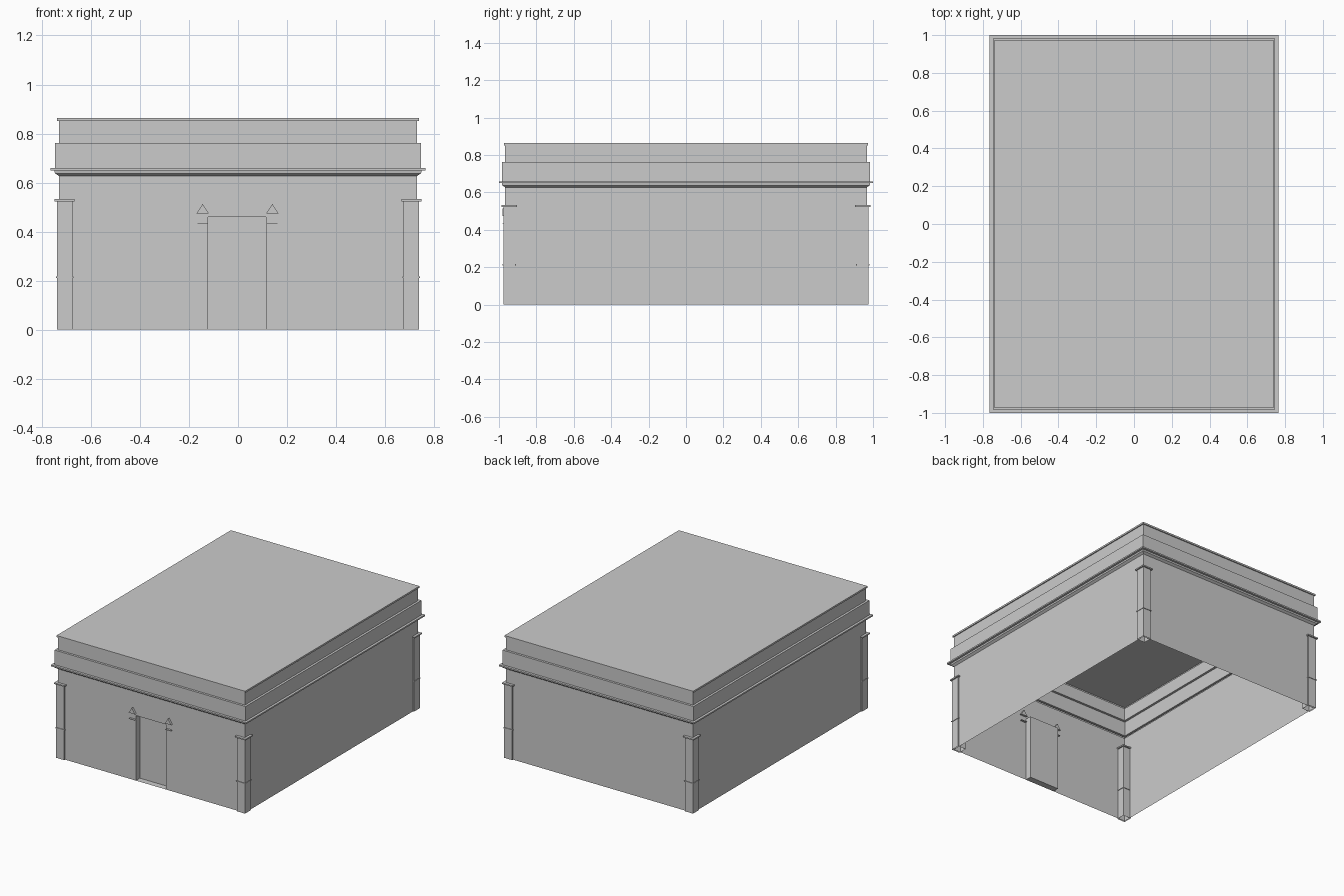
import bpy, bmesh

if "Cube" in bpy.data.objects:
    bpy.data.objects.remove(bpy.data.objects["Cube"])

WX, WY = 0.731, 0.967          # half extents of the wall
DX0, DX1, DZ, DEPTH = -0.122, 0.114, 0.46, 0.045   # doorway


def make_object(name, bm):
    mesh = bpy.data.meshes.new(name)
    bm.to_mesh(mesh)
    bm.free()
    ob = bpy.data.objects.new(name, mesh)
    bpy.context.collection.objects.link(ob)
    return ob


def add_box(bm, x0, x1, y0, y1, z0, z1, bottom=True):
    lo = [bm.verts.new(p) for p in ((x0, y0, z0), (x1, y0, z0), (x1, y1, z0), (x0, y1, z0))]
    hi = [bm.verts.new((v.co.x, v.co.y, z1)) for v in lo]
    for i in range(4):
        j = (i + 1) % 4
        bm.faces.new((lo[i], lo[j], hi[j], hi[i]))
    bm.faces.new(hi)
    if bottom:
        bm.faces.new(lo[::-1])


# Building shell: moulding profile (outward offset, height) swept around the plan
profile = [(0, 0), (0, 0.627), (0.016, 0.638), (0.018, 0.649), (0.033, 0.649),
           (0.033, 0.659), (0.016, 0.659), (0.016, 0.762), (0, 0.762),
           (0, 0.852), (0.007, 0.852), (0.007, 0.864)]
bm = bmesh.new()
rings = [[bm.verts.new((sx * (WX + o), sy * (WY + o), z))
          for sx, sy in ((-1, -1), (1, -1), (1, 1), (-1, 1))] for o, z in profile]
for k, (a, b) in enumerate(zip(rings, rings[1:])):
    for i in range(4):
        if k == 0 and i == 0:
            continue               # front wall is made with the doorway below
        j = (i + 1) % 4
        bm.faces.new((a[i], a[j], b[j], b[i]))
bm.faces.new(rings[-1])            # flat roof

# Front wall with doorway, then the recess behind it
door = [bm.verts.new((x, -WY, z)) for x, z in ((DX0, 0), (DX0, DZ), (DX1, DZ), (DX1, 0))]
bm.faces.new((rings[0][0], *door, rings[0][1], rings[1][1], rings[1][0]))
back = [bm.verts.new((v.co.x, v.co.y + DEPTH, v.co.z)) for v in door]
for i in range(4):
    j = (i + 1) % 4
    bm.faces.new((door[j], door[i], back[i], back[j]))
bm.faces.new(back[::-1])
make_object("building_shell", bm)

# Corner pilasters: hollow shaft, thin middle band, capital slab
for sx, side in ((-1, "left"), (1, "right")):
    for sy, end in ((-1, "front"), (1, "back")):
        bm = bmesh.new()
        cx, cy = sx * 0.7075, sy * 0.945
        for h, z0, z1, bottom in ((0.0315, 0, 0.523, False),
                                  (0.0355, 0.210, 0.216, True),
                                  (0.041, 0.523, 0.532, True)):
            add_box(bm, cx - h, cx + h, cy - h, cy + h, z0, z1, bottom)
        make_object(f"pilaster_{end}_{side}", bm)

# Small triangular ornaments and ledges beside the door
for x, side in ((-0.144, "left"), (0.14, "right")):
    bm = bmesh.new()
    tri = [[bm.verts.new((x + dx, y, z)) for dx, z in ((-0.025, 0.474), (0.025, 0.474), (0, 0.513))]
           for y in (-0.982, -0.952)]
    bm.faces.new(tri[0])
    bm.faces.new(tri[1][::-1])
    for i in range(3):
        j = (i + 1) % 3
        bm.faces.new((tri[0][j], tri[0][i], tri[1][i], tri[1][j]))
    make_object(f"door_triangle_{side}", bm)
    bm = bmesh.new()
    add_box(bm, x - 0.022, x + 0.022, -0.982, -0.952, 0.430, 0.434)
    make_object(f"door_ledge_{side}", bm)
